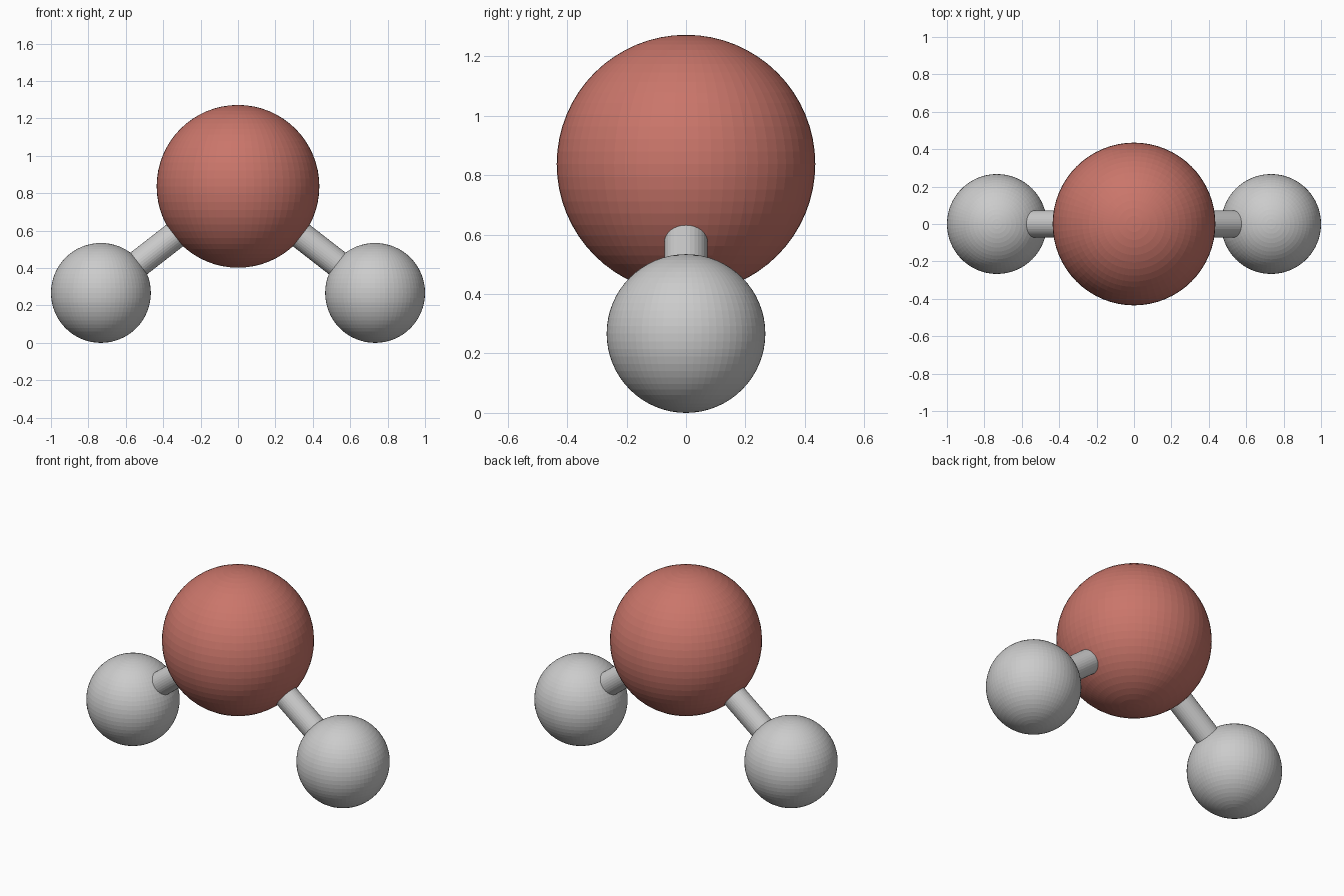
import bpy
from mathutils import Vector

if "Cube" in bpy.data.objects:
    bpy.data.objects.remove(bpy.data.objects["Cube"])


def material(name, rgb):
    m = bpy.data.materials.new(name)
    m.diffuse_color = (*rgb, 1.0)
    m.use_nodes = True
    m.node_tree.nodes["Principled BSDF"].inputs["Base Color"].default_value = m.diffuse_color
    return m


RED = material("soft red", (0.59, 0.18, 0.145))
GREY = material("light grey", (0.60, 0.60, 0.60))


def ball(name, centre, radius, mat):
    bpy.ops.mesh.primitive_uv_sphere_add(segments=64, ring_count=32,
                                         radius=radius, location=centre)
    ob = bpy.context.object
    ob.name = name
    ob.data.materials.append(mat)


def rod(name, start, end, radius, mat):
    axis = end - start
    bpy.ops.mesh.primitive_cylinder_add(vertices=32, radius=radius, depth=axis.length,
                                        location=(start + end) / 2)
    ob = bpy.context.object
    ob.name = name
    ob.rotation_euler = axis.to_track_quat('Z', 'Y').to_euler()
    ob.data.materials.append(mat)


# Large central ball
top = Vector((0, 0, 0.837))
ball("centre_ball", top, 0.435, RED)

# Small ball and connecting rod on each side
for side, sx in (("left", -1), ("right", 1)):
    low = Vector((sx * 0.733, 0, 0.267))
    ball(side + "_ball", low, 0.267, GREY)
    rod(side + "_rod", top, low, 0.073, GREY)
